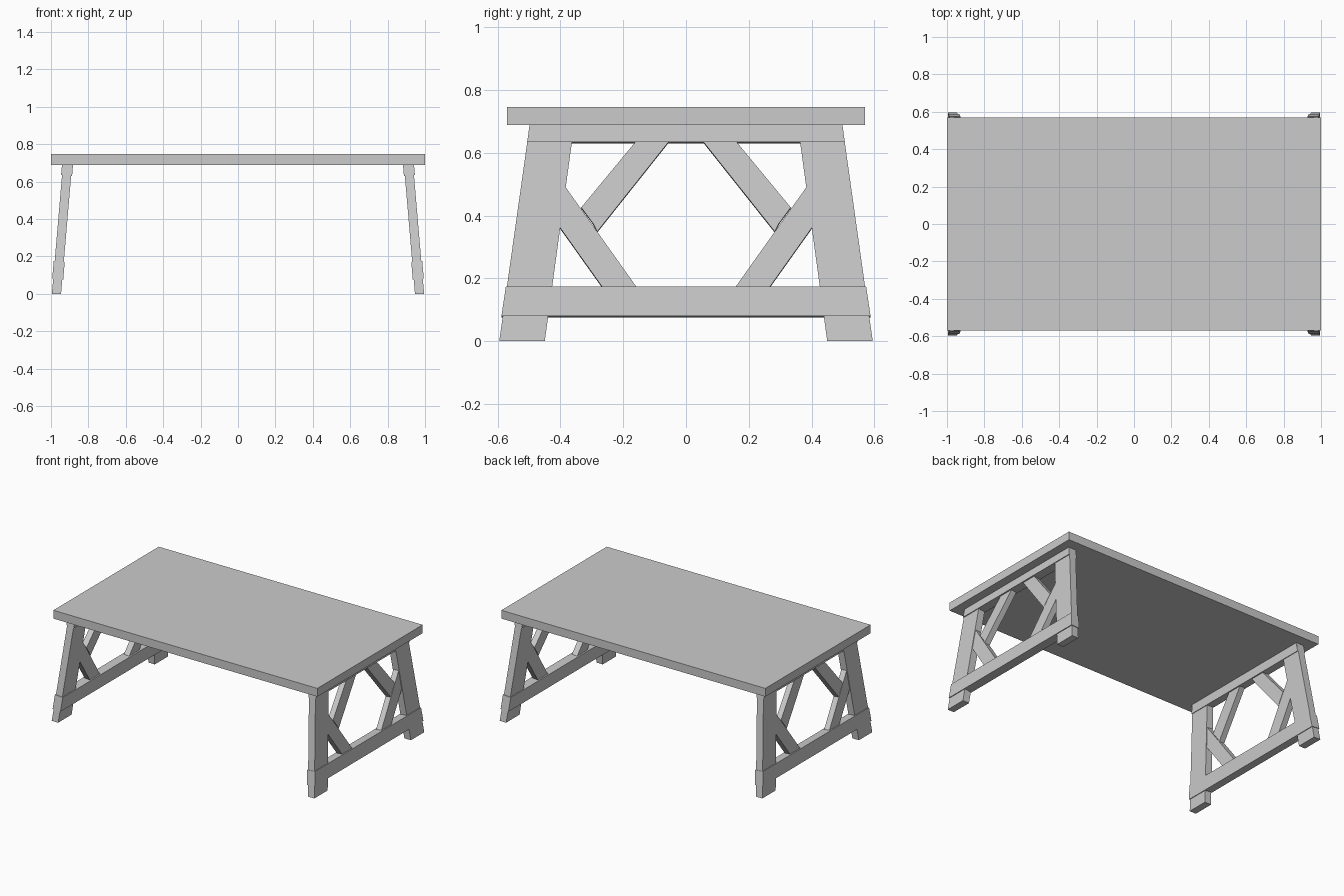
import bpy, bmesh, math
from mathutils import Vector

if "Cube" in bpy.data.objects:
    bpy.data.objects.remove(bpy.data.objects["Cube"])

LEAN = 0.0855                 # inward lean of each end frame (dx per dz)
NORMAL = Vector((1, 0, LEAN)).normalized()


def prism(name, points, centre_x, direction, thickness, axes):
    """Extrude a (y, z) outline through the leaning plane, then mirror it."""
    bm = bmesh.new()
    base = [Vector((centre_x - LEAN * z, y, z)) for y, z in points]
    half = direction * (thickness / 2)
    a = [bm.verts.new(p - half) for p in base]
    b = [bm.verts.new(p + half) for p in base]
    n = len(points)
    bm.faces.new(a)
    bm.faces.new(b)
    for i in range(n):
        j = (i + 1) % n
        bm.faces.new((a[i], a[j], b[j], b[i]))
    bmesh.ops.recalc_face_normals(bm, faces=bm.faces)
    mesh = bpy.data.meshes.new(name)
    bm.to_mesh(mesh)
    bm.free()
    ob = bpy.data.objects.new(name, mesh)
    bpy.context.collection.objects.link(ob)
    mod = ob.modifiers.new("mirror", 'MIRROR')
    mod.use_axis = axes
    mod.use_mirror_merge = False
    return ob


CX = 0.9705
X_ONLY = (True, False, False)
BOTH = (True, True, False)

# Table top
bpy.ops.mesh.primitive_cube_add(size=1, location=(0, 0, 0.7175))
top = bpy.context.object
top.name = "table_top"
top.scale = (2.0, 1.14, 0.057)

# Four splayed legs with flat feet
prism("legs", [(-0.595, 0), (-0.45, 0), (-0.356, 0.69), (-0.498, 0.69)],
      CX, Vector((1, 0, 0)), 0.049, BOTH)

# Cross rails, slightly thicker than the legs
prism("lower_rails", [(-0.588, 0.078), (0.588, 0.078), (0.574, 0.172), (-0.574, 0.172)],
      CX, NORMAL, 0.059, X_ONLY)
prism("upper_rails", [(-0.506, 0.632), (0.506, 0.632), (0.498, 0.69), (-0.498, 0.69)],
      CX, NORMAL, 0.059, X_ONLY)

# Diagonal braces: one from lower rail to leg, one from it up to the upper rail
prism("lower_braces", [(-0.252, 0.15), (-0.143, 0.15), (-0.420, 0.54), (-0.420, 0.386)],
      CX, NORMAL, 0.040, BOTH)
prism("upper_braces", [(-0.334, 0.424), (-0.296, 0.373), (-0.283, 0.347), (-0.042, 0.65), (-0.147, 0.65)],
      CX, NORMAL, 0.040, BOTH)
